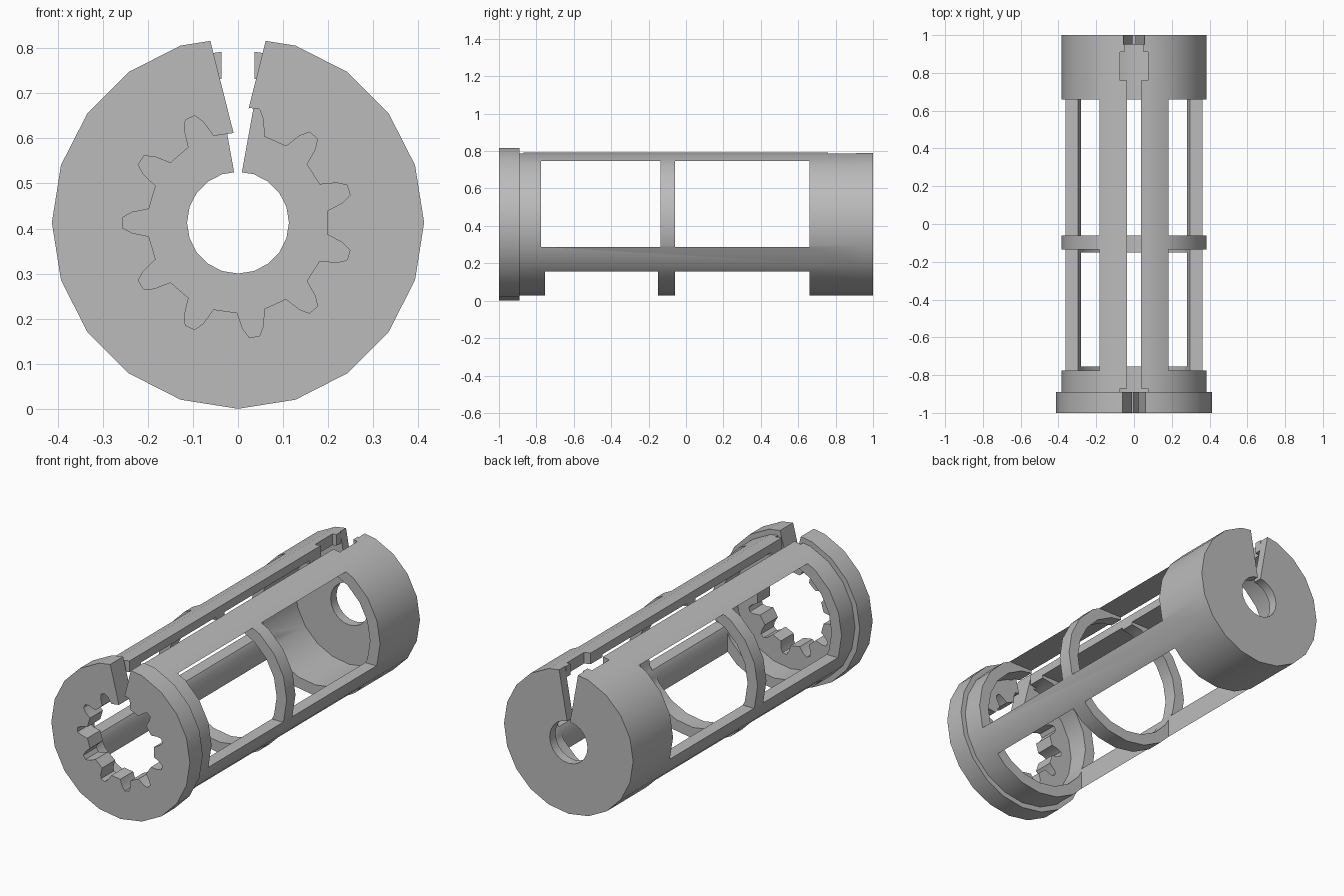
import bpy
import bmesh
from math import sin, cos, pi, radians

if "Cube" in bpy.data.objects:
    bpy.data.objects.remove(bpy.data.objects["Cube"])

CZ = 0.413      # height of the long axis
TUBE = 0.385    # outer radius of the cage
BORE = 0.325    # inner radius of the cage

grey = bpy.data.materials.new("plain grey")
grey.use_nodes = True
grey.diffuse_color = (0.5, 0.5, 0.5, 1)
grey.node_tree.nodes["Principled BSDF"].inputs["Base Color"].default_value = (0.5, 0.5, 0.5, 1)


def prism(name, outline, y0, y1):
    """Extrude an (x, z) outline along y."""
    bm = bmesh.new()
    face = bm.faces.new([bm.verts.new((x, y0, z)) for x, z in outline])
    extruded = bmesh.ops.extrude_face_region(bm, geom=[face])["geom"]
    moved = [v for v in extruded if isinstance(v, bmesh.types.BMVert)]
    bmesh.ops.translate(bm, verts=moved, vec=(0, y1 - y0, 0))
    bmesh.ops.recalc_face_normals(bm, faces=bm.faces)
    mesh = bpy.data.meshes.new(name)
    bm.to_mesh(mesh)
    bm.free()
    mesh.materials.append(grey)
    obj = bpy.data.objects.new(name, mesh)
    bpy.context.collection.objects.link(obj)
    return obj


def disc(radius, sides=20):
    return [(radius * sin(2 * pi * i / sides), CZ + radius * cos(2 * pi * i / sides))
            for i in range(sides)]


def rect(x0, x1, z0, z1):
    return [(x0, z0), (x1, z0), (x1, z1), (x0, z1)]


def wedge(bottom, top, z0, z1):
    return [(-bottom, z0), (bottom, z0), (top, z1), (-top, z1)]


def gear(teeth=11):
    """Outline of the toothed opening: narrow notches outside a root circle."""
    profile = [(0.2, -8.7), (0.236, -5.6), (0.256, -2.6),
               (0.256, 2.6), (0.236, 5.6), (0.2, 8.7)]
    points = []
    for i in range(teeth):
        for r, a in profile:
            angle = pi + 2 * pi * i / teeth + radians(a)
            points.append((r * cos(angle), CZ + r * sin(angle)))
    return points


def carve(obj, cuts):
    """Subtract every (outline, y0, y1) cut, then smooth the rounded sides."""
    cutters = []
    for outline, y0, y1 in cuts:
        cutter = prism("cutter", outline, y0, y1)
        cutter.hide_render = True
        mod = obj.modifiers.new("cut", "BOOLEAN")
        mod.operation = "DIFFERENCE"
        mod.solver = "EXACT"
        mod.object = cutter
        cutters.append(cutter)
    bpy.context.view_layer.update()
    result = bpy.data.meshes.new_from_object(
        obj.evaluated_get(bpy.context.evaluated_depsgraph_get()))
    obj.modifiers.clear()
    obj.data = result
    for cutter in cutters:
        bpy.data.objects.remove(cutter)
    bpy.ops.object.select_all(action="DESELECT")
    obj.select_set(True)
    bpy.context.view_layer.objects.active = obj
    bpy.ops.object.shade_smooth_by_angle(angle=radians(30))


# Front flange with the toothed opening and the tapered slit
flange = prism("front_flange", disc(0.413), -1, -0.89)
carve(flange, [
    (gear(), -1.1, -0.8),
    (wedge(0.003, 0.07, 0.585, 0.85), -1.1, -0.8),
])

# Open cage: side windows, bottom windows and the long top slot
cage = prism("cage", disc(TUBE), -0.89, 0.95)
cuts = [(disc(BORE), -1, 1)]
for y0, y1 in [(-0.775, -0.135), (-0.06, 0.66)]:
    cuts.append((rect(-0.6, 0.6, 0.288, 0.747), y0, y1))
for y0, y1 in [(-0.755, -0.15), (-0.06, 0.66)]:
    cuts.append((rect(-0.28, 0.28, -0.2, 0.35), y0, y1))
for half, y0, y1 in [(0.037, -1, 0.8), (0.075, -0.95, -0.87),
                     (0.075, 0.76, 0.91), (0.05, 0.85, 1)]:
    cuts.append((rect(-half, half, 0.6, 1), y0, y1))
carve(cage, cuts)

# Back wall with the round hole and its slit
back = prism("back_wall", disc(TUBE), 0.95, 1)
carve(back, [
    (disc(0.113), 0.9, 1.1),
    (wedge(0.006, 0.067, 0.51, 0.85), 0.9, 1.1),
])
